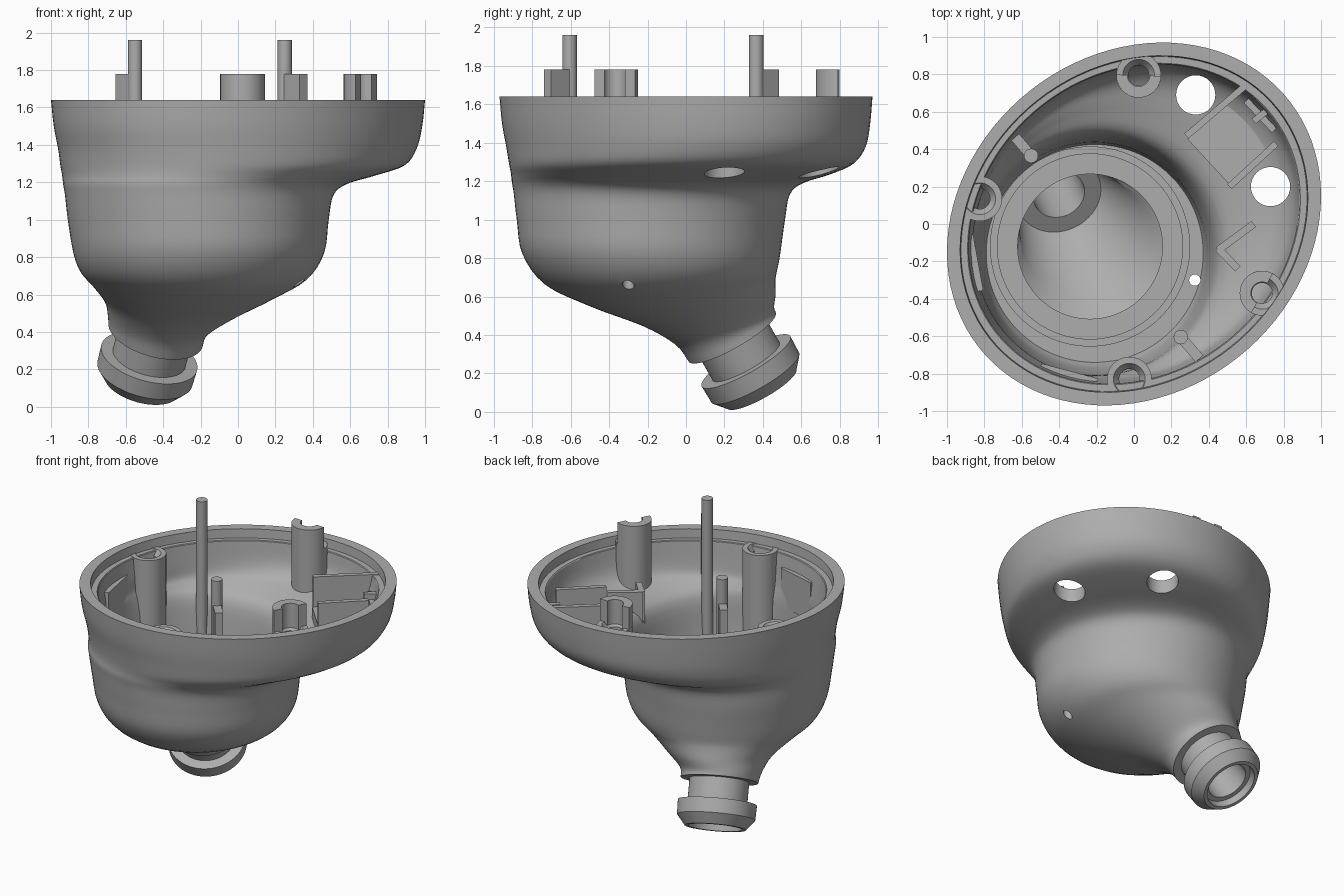
import bpy, bmesh, math
from mathutils import Vector, Quaternion

if "Cube" in bpy.data.objects:
    bpy.data.objects.remove(bpy.data.objects["Cube"])

grey = bpy.data.materials.new("plain_grey")
grey.use_nodes = True
COL = (0.42, 0.42, 0.42, 1)
grey.diffuse_color = COL
grey.node_tree.nodes["Principled BSDF"].inputs["Base Color"].default_value = COL

SEG = 96
AXIS = Vector((-.23, .48, -.845)).normalized()      # direction of the sound nozzle
TURN = Vector((0, 0, -1)).rotation_difference(AXIS)
NECK = Vector((-.44, .24, .39))                     # where the body meets the nozzle


def finish(name, bm):
    bmesh.ops.recalc_face_normals(bm, faces=bm.faces)
    me = bpy.data.meshes.new(name)
    bm.to_mesh(me)
    bm.free()
    me.materials.append(grey)
    ob = bpy.data.objects.new(name, me)
    bpy.context.collection.objects.link(ob)
    return ob


def ring(cx, cy, cz, rx, ry=None, skew=0, tilt=0):
    return (cx, cy, cz, rx, rx if ry is None else ry, skew, tilt)


def span(z, x0, x1, y0, y1, skew=0):
    return ring((x0 + x1) / 2, (y0 + y1) / 2, z, (x1 - x0) / 2, (y1 - y0) / 2, skew)


def along(s, r):
    return ring(*(NECK + AXIS * s), r, tilt=1)


def smooth(rings, steps=4):
    """Catmull-Rom interpolation between cross-sections."""
    out = []
    for i in range(len(rings) - 1):
        a, b, c, d = (rings[max(0, min(len(rings) - 1, i + k))] for k in (-1, 0, 1, 2))
        for j in range(steps):
            t = j / steps
            out.append(tuple(q + .5 * t * (r - p + t * (2*p - 5*q + 4*r - s + t * (3*(q - r) + s - p)))
                             for p, q, r, s in zip(a, b, c, d)))
    return out + [rings[-1]]


def loft(name, rings, closed=True, seg=SEG):
    bm = bmesh.new()
    loops = []
    for cx, cy, cz, rx, ry, k, tilt in rings:
        turn = Quaternion().slerp(TURN, min(max(tilt, 0), 1))
        loop = []
        for i in range(seg):
            c, s = math.cos(math.tau * i / seg), math.sin(math.tau * i / seg)
            p = Vector((rx * c, k * c + math.sqrt(ry * ry - k * k) * s, 0))
            loop.append(bm.verts.new(Vector((cx, cy, cz)) + turn @ p))
        loops.append(loop)
    pairs = list(zip(loops, loops[1:]))
    if closed:
        pairs.append((loops[-1], loops[0]))
    else:
        bm.faces.new(loops[0])
        bm.faces.new(loops[-1])
    for a, b in pairs:
        for i in range(seg):
            j = (i + 1) % seg
            bm.faces.new((a[i], a[j], b[j], b[i]))
    return finish(name, bm)


def prism(name, pts, z0, z1):
    bm = bmesh.new()
    face = bm.faces.new([bm.verts.new((x, y, z0)) for x, y in pts])
    top = bmesh.ops.extrude_face_region(bm, geom=[face])["geom"]
    bmesh.ops.translate(bm, vec=(0, 0, z1 - z0), verts=[v for v in top if isinstance(v, bmesh.types.BMVert)])
    return finish(name, bm)


def bar(name, p, q, width, z0, z1):
    p, q = Vector(p), Vector(q)
    n = (q - p).orthogonal().normalized() * width / 2
    return prism(name, [p + n, q + n, q - n, p - n], z0, z1)


def rod(name, x, y, r, z0, z1, seg=32):
    return loft(name, [ring(x, y, z0, r), ring(x, y, z1, r)], False, seg)


def boolean(ob, tool, op):
    mod = ob.modifiers.new("cut", "BOOLEAN")
    mod.object, mod.operation, mod.solver = tool, op, "EXACT"
    bpy.context.view_layer.objects.active = ob
    bpy.ops.object.modifier_apply(modifier=mod.name)


# Outer skin: nozzle end of the body up to the oval rim
outer = [
    along(0, .26),
    ring(-.425, .20, .45, .275, tilt=.7),
    ring(-.36, .12, .53, .355, tilt=.45),
    ring(-.29, -.02, .62, .49, tilt=.27),
    ring(-.235, -.13, .70, .605, tilt=.12),
    span(.82, -.88, .46, -.85, .49),
    span(1.0, -.91, .485, -.88, .515),
    span(1.13, -.925, .51, -.895, .54, .01),
    span(1.19, -.935, .58, -.905, .61, .03),
    span(1.235, -.94, .73, -.91, .75, .07),
    span(1.29, -.95, .89, -.92, .87, .11),
    span(1.38, -.962, .955, -.935, .935, .135),
    span(1.5, -.985, .985, -.957, .958, .148),
    span(1.64, -1, 1, -.97, .97, .15),
]
# Nozzle: bore mouth, bevelled collar, neck
nozzle = [along(.27, .14), along(.27, .175), along(.32, .18), along(.32, .205),
          along(.25, .262), along(.15, .265), along(.15, .2), along(0, .2)]
# Cavity: rim lip, shelf, wall down to the lower bowl
lip = [span(1.64, -.93, .93, -.9, .9, .14), span(1.575, -.925, .925, -.895, .895, .14),
       span(1.575, -.89, .89, -.86, .86, .13)]
wall = [
    span(1.57, -.885, .885, -.855, .855, .13),
    span(1.43, -.865, .85, -.84, .83, .12),
    span(1.345, -.86, .76, -.83, .75, .08),
    span(1.295, -.85, .6, -.82, .62, .04),
    span(1.22, -.845, .46, -.81, .49, .01),
    span(1.0, -.825, .405, -.8, .445),
    span(.84, -.81, .385, -.77, .432),
    span(.77, -.79, .37, -.74, .425),
]
# Seat for the driver, then the funnel into the bore
seat = [ring(-.235, -.12, z, r) for z, r in
        ((.77, .535), (.80, .535), (.80, .495), (.73, .495), (.73, .387), (.67, .387))]
funnel = [ring(-.28, -.04, .63, .33, tilt=.3), along(-.17, .23), along(-.17, .14)]

shell = loft("shell", nozzle + smooth(outer) + lip + smooth(wall) + seat + funnel)

# Sensor holes, pressure vent
for x, y, r, z0, z1 in ((.33, .69, .105, 1, 1.5), (.73, .2, .105, 1, 1.5), (.325, -.3, .03, .5, .9)):
    tool = rod("hole_cutter", x, y, r, z0, z1)
    boolean(shell, tool, "DIFFERENCE")
    bpy.data.objects.remove(tool)

# Solid limit that keeps the inner parts within the wall
limit_rings = [ring(cx, cy, cz + .035, rx - .04, ry - .04, k) for cx, cy, cz, rx, ry, k, _ in smooth(outer[5:13])]
limit = loft("cavity_limit", limit_rings + [span(1.6, -.94, .94, -.91, .91, .14),
                                            span(2.2, -.94, .94, -.91, .91, .14)], False)
parts = []

# Screw bosses; two carry a raised half collar facing inwards
for side, x, y, collar in (("back", .025, .795, True), ("left", .685, -.37, True),
                           ("right", -.825, .135, False), ("front", -.025, -.83, False)):
    top = 1.62 if collar else 1.58
    parts.append(loft(side + "_screw_boss",
                      [ring(x, y, z, r) for z, r in ((.95, .12), (top, .12), (top, .085), (top - .04, .055), (.95, .055))],
                      seg=40))
    if collar:
        mid = math.atan2(-y, -x)
        arc = [mid + math.pi * (i / 20 - .5) for i in range(21)]
        pts = [(x + .12 * math.cos(a), y + .12 * math.sin(a)) for a in arc]
        pts += [(x + .06 * math.cos(a), y + .06 * math.sin(a)) for a in reversed(arc)]
        parts.append(prism(side + "_boss_collar", pts, top - .02, 1.78))

# Alignment pins with their support ribs
for side, pin, rib in (("front", (.25, -.605), (.35, -.72)), ("back", (-.55, .365), (-.635, .465))):
    parts.append(rod(side + "_pin", *pin, .038, .95, 1.96))
    parts.append(bar(side + "_pin_rib", pin, rib, .055, .95, 1.78))

# Contact tray on the overhang
parts.append(bar("tray_floor", (.40, .33), (.66, .57), .34, 1.27, 1.36))
for name, p, q, top in (("back", (.28, .47), (.62, .76), 1.58), ("front", (.51, .2), (.76, .43), 1.55),
                        ("outer", (.60, .66), (.75, .50), 1.48), ("middle", (.64, .55), (.78, .66), 1.52)):
    parts.append(bar("tray_" + name + "_wall", p, q, .035, 1.2, top))

# Corner guide and wall clips
parts.append(bar("guide_long", (.64, 0), (.45, -.14), .04, 1.1, 1.40))
parts.append(bar("guide_short", (.45, -.13), (.555, -.24), .04, 1.1, 1.40))
parts.append(bar("right_clip", (-.885, -.06), (-.83, -.36), .05, 1.2, 1.48))
parts.append(bar("front_clip", (-.5, -.77), (-.2, -.85), .05, 1.2, 1.48))

for part in parts:
    boolean(part, limit, "INTERSECT")
bpy.data.objects.remove(limit)

# Smooth curved faces, keep crisp edges
bpy.ops.object.select_all(action="DESELECT")
for ob in [shell] + parts:
    ob.select_set(True)
bpy.context.view_layer.objects.active = shell
bpy.ops.object.shade_smooth_by_angle(angle=math.radians(32))
